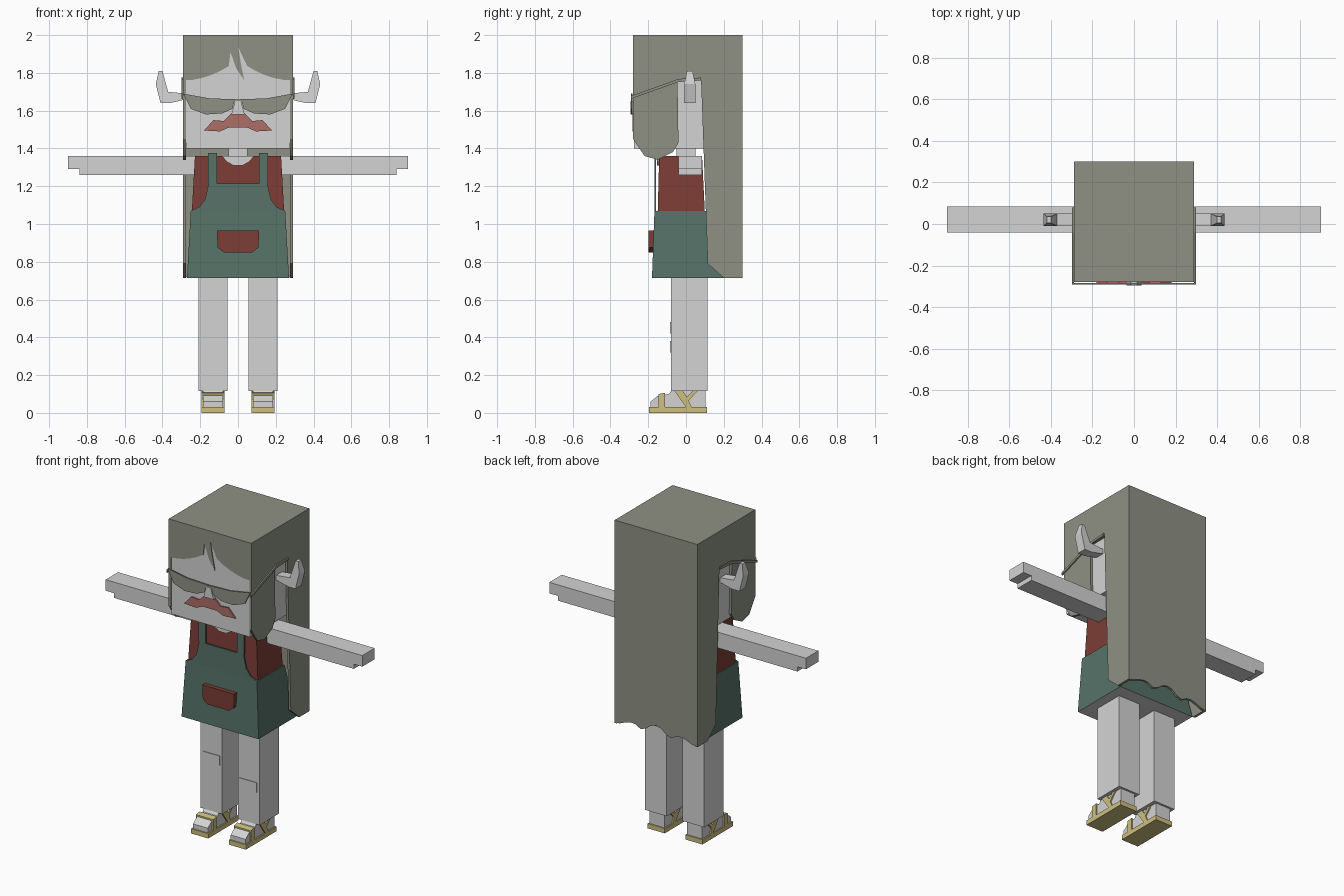
import bpy, bmesh
from math import sin, pi
from mathutils import Vector

if "Cube" in bpy.data.objects:
    bpy.data.objects.remove(bpy.data.objects["Cube"], do_unlink=True)


def material(name, red, green, blue):
    """Flat material from sRGB fractions, stored as linear values."""
    linear = [((c + 0.055) / 1.055) ** 2.4 for c in (red, green, blue)] + [1]
    mat = bpy.data.materials.new(name)
    mat.use_nodes = True
    mat.diffuse_color = linear
    mat.node_tree.nodes["Principled BSDF"].inputs["Base Color"].default_value = linear
    return mat


skin = material("pale_grey", 0.83, 0.83, 0.83)
hair = material("hair_grey", 0.56, 0.57, 0.52)
red = material("shirt_red", 0.49, 0.24, 0.21)
green = material("apron_green", 0.34, 0.45, 0.41)
rose = material("moustache_rose", 0.68, 0.43, 0.4)
yellow = material("sandal_yellow", 0.81, 0.75, 0.5)

# Shared landmarks of the figure
top, brow, chin, shoulder, waist, hem, ankle = 2, 1.76, 1.4, 1.36, 1.07, 0.715, 0.115
half_width, hair_front, hair_back = 0.29, -0.28, 0.3
thin = 0.008
shell = 0.015


def finish(name, bm, materials, mirror=False):
    """Turn a bmesh into an object, optionally mirrored to the other side."""
    bmesh.ops.recalc_face_normals(bm, faces=bm.faces)
    mesh = bpy.data.meshes.new(name)
    bm.to_mesh(mesh)
    bm.free()
    for mat in materials:
        mesh.materials.append(mat)
    part = bpy.data.objects.new(name, mesh)
    bpy.context.collection.objects.link(part)
    if mirror:
        part.modifiers.new("mirror", "MIRROR").use_mirror_merge = False
    return part


def extrude(name, outline, place, start, end, mat, mirror):
    """Extrude a flat outline; place maps outline coordinates and depth to space."""
    bm = bmesh.new()
    face = bm.faces.new([bm.verts.new(place(a, b, start)) for a, b in outline])
    extruded = bmesh.ops.extrude_face_region(bm, geom=[face], use_keep_orig=True)
    moved = [v for v in extruded["geom"] if isinstance(v, bmesh.types.BMVert)]
    bmesh.ops.translate(bm, verts=moved, vec=Vector(place(0, 0, end - start)))
    return finish(name, bm, [mat], mirror)


def front_plate(name, outline, start, end, mat, mirror=False):
    """Outline in x and z, extruded along y."""
    return extrude(name, outline, lambda x, z, y: (x, y, z), start, end, mat, mirror)


def side_plate(name, outline, start, end, mat):
    """Outline in y and z, extruded along x and repeated on the other side."""
    return extrude(name, outline, lambda y, z, x: (x, y, z), start, end, mat, True)


def symmetric(half):
    """Complete an outline whose two halves match about the middle."""
    return half + [(-x, z) for x, z in reversed(half)]


def box(name, left, right, front, back, low, high, mat, mirror=False):
    outline = [(left, low), (right, low), (right, high), (left, high)]
    return front_plate(name, outline, front, back, mat, mirror)


def block(name, low, high, lower, upper, materials):
    """Tapered block; each end gives half width, front and back."""
    bm = bmesh.new()
    bmesh.ops.create_cube(bm, size=2)
    bm.normal_update()
    for face in bm.faces:
        if face.normal.z < -0.5:
            face.material_index = len(materials) - 1
    for v in bm.verts:
        half, front, back = lower if v.co.z < 0 else upper
        v.co = (v.co.x * half, front if v.co.y < 0 else back, low if v.co.z < 0 else high)
    return finish(name, bm, materials)


# Head, neck and nose
inner = half_width - shell
box("head", -inner, inner, -inner, inner, chin, top - shell, skin)
box("neck", -0.05, 0.05, -0.05, 0.05, shoulder - shell, chin + shell, skin)
front_plate("nose", symmetric([(0.035, 1.58), (0.015, 1.65)]),
            hair_front - shell, hair_front + shell, skin)

# Hair crown
box("hair_top", -half_width, half_width, hair_front, hair_back, top - shell, top, hair)

# Long back hair with a ragged hem
steps = 16
ragged = [(half_width * (2 * i / steps - 1),
           hem + 0.06 * abs(sin(3 * pi * i / steps)) * sin(pi * i / steps))
          for i in range(steps + 1)]
corners = [(half_width, top), (-half_width, top)]
front_plate("hair_back", ragged + corners, hair_back - shell, hair_back, hair)

# Side hair with the gap around the ear
front_lock = [(hair_front, top), (hair_front, 1.45), (-0.22, shoulder), (-0.15, 1.34),
              (-0.07, 1.38), (-0.04, 1.43), (-0.045, brow)]
back_lock = [(0.08, brow), (ankle, 0.79), (0.2, hem), (hair_back, hem), (hair_back, top)]
side_plate("hair_sides", front_lock + back_lock, inner, half_width, hair)


# Arched fringe with one loose strand
def arch(x):
    return x, brow + 0.11 * (1 - abs(x) / half_width) ** 2


arc = [half_width * i / 6 for i in range(1, 7)]
strand = [(-0.04, 1.91), (-0.01, 1.825), (0.033, brow), (0.015, 1.85), (0.002, 1.935)]
fringe = [arch(-x) for x in reversed(arc)] + strand + [arch(x) for x in arc] + corners
front_plate("hair_fringe", fringe, hair_front, hair_front + shell, hair)

# Horn-like ears, narrowing toward the tip
horns = front_plate("horns", [(inner, 1.69), (inner, 1.66), (0.36, 1.64), (0.41, 1.64),
                              (0.435, 1.74), (0.42, 1.81), (0.4, 1.81), (0.37, 1.7)],
                    -0.01, 0.05, skin, True)
for v in horns.data.vertices:
    if v.co.z > 1.8:
        v.co.y = (v.co.y + 0.02) / 2

# Glasses
lens_front = hair_front - thin - 0.004
front_plate("glasses_lenses", [(0, 1.66), (0.15, 1.665), (half_width, 1.69), (0.25, 1.61),
                               (0.17, 1.58), (0.085, 1.585), (0.03, 1.61), (0.02, 1.645),
                               (0, 1.645)],
            lens_front, lens_front + thin, hair, True)
hinge = 1.67
side_plate("glasses_temples", [(lens_front, hinge - thin), (lens_front, hinge + thin),
                               (-0.04, brow + thin), (0.08, brow + shell),
                               (0.08, brow), (-0.04, brow - thin)],
           half_width, half_width + thin, hair)

# Moustache
front_plate("moustache", symmetric([(0, 1.55), (0.05, 1.51), (0.095, 1.49), (0.18, 1.495),
                                    (0.13, 1.55), (0.075, 1.545), (0.03, 1.59)][1:]),
            hair_front - thin / 2, hair_front + thin, rose)

# Shirt, neckline and arms with stepped fingertips
chest = -0.15
block("shirt", waist - shell, shoulder, (0.245, chest, 0.1), (0.228, chest + thin, 0.085), [red])
front_plate("neckline", symmetric([(0.085, shoulder), (0.06, 1.33), (0.025, 1.31)]),
            chest - thin / 2, chest + thin, skin)
palm, fingers, wrist = 1.26, 0.9, 0.84
front_plate("arms", [(0.2, palm), (wrist, palm), (wrist, palm + 0.03), (fingers, palm + 0.03),
                     (fingers, shoulder), (0.2, shoulder)], -0.04, 0.084, skin, True)

# Apron skirt, bib, straps and pocket
bib_front = -0.167
block("apron_skirt", hem, waist, (0.27, -0.18, 0.2), (0.25, bib_front, 0.11), [green, skin])
bib_top = 1.215
front_plate("apron_bib", symmetric([(0.25, waist), (0.205, 1.09), (0.175, 1.13),
                                    (0.155, bib_top)]),
            bib_front, bib_front + thin, green)
box("apron_straps", 0.11, 0.16, bib_front, bib_front + thin, bib_top, shoulder + shell,
    green, True)
front_plate("apron_pocket", symmetric([(0.112, 0.965), (0.108, 0.875), (0.075, 0.85)]),
            -0.198, bib_front, red)

# Legs with knee patches
calf_front = -0.08
box("legs", 0.055, 0.208, calf_front, ankle, ankle, hem + shell, skin, True)
for side, middle, height in (("left", 0.13, 0.35), ("right", -0.13, 0.45)):
    box(side + "_knee_patch", middle - 0.06, middle + 0.06, calf_front - thin / 2, calf_front,
        height - 0.03, height + 0.03, skin)

# Feet and open sandals
sole, heel, toe = 0.03, 0.11, -0.195
inside, outside = 0.072, 0.192
side_plate("feet", [(toe + thin, sole), (toe + thin, 0.06), (-0.15, 0.09), (-0.09, 0.1),
                    (calf_front, ankle), (heel - thin, ankle), (heel - thin, sole)],
           inside + thin, outside - thin, skin)
box("sandal_soles", inside, outside, toe, heel, 0, sole, yellow, True)
side_plate("sandal_toe_straps", [(-0.145, sole), (-0.145, 0.1), (-0.11, 0.107), (-0.11, sole)],
           inside, outside, yellow)
side_plate("sandal_ankle_straps", [(-0.06, ankle), (-0.015, ankle), (0.005, 0.085),
                                   (0.035, ankle), (0.06, ankle), (0.015, 0.065),
                                   (sole, sole), (0, sole)], inside, outside, yellow)
